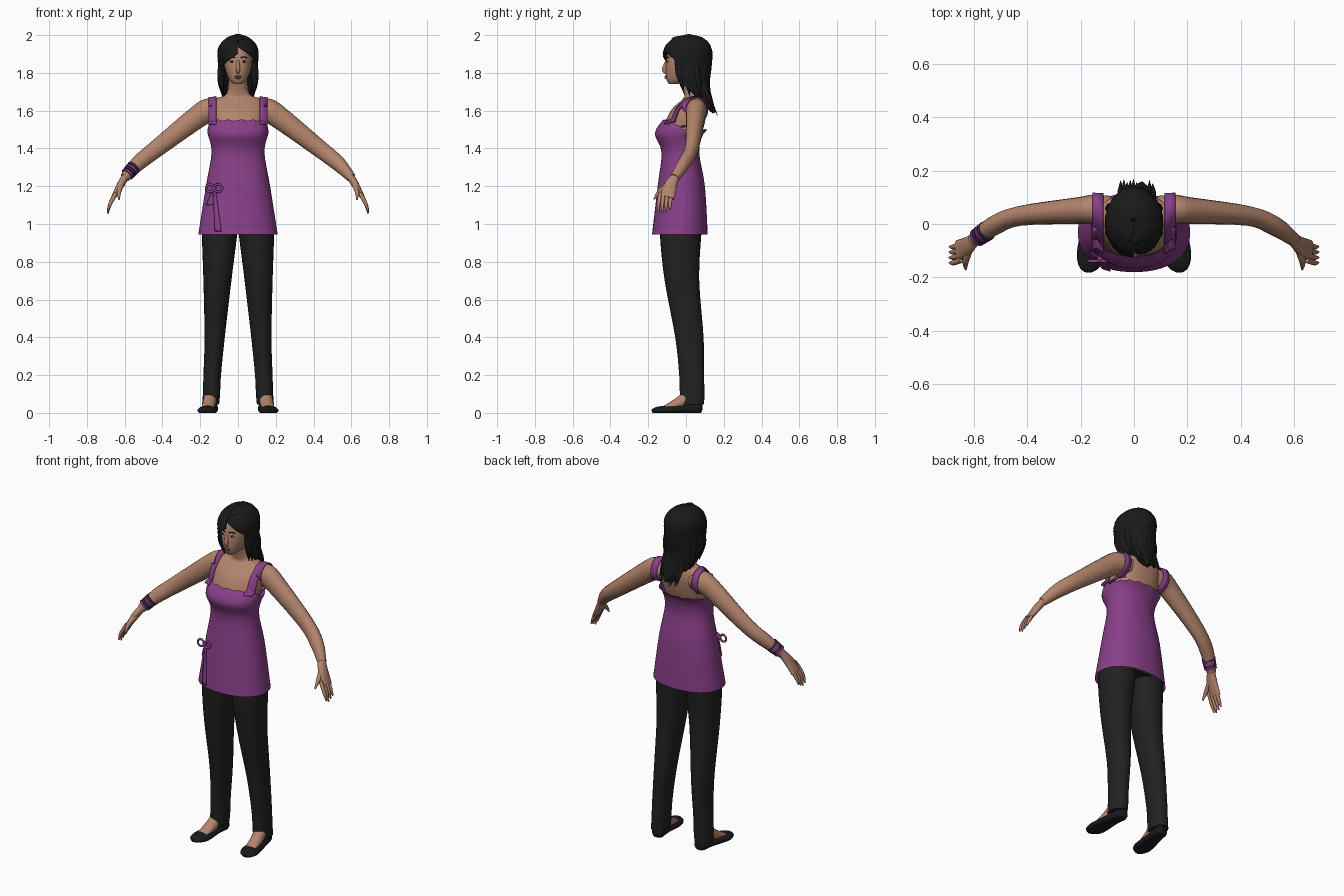
import bpy, bmesh, math, random
from mathutils import Vector
from mathutils.bvhtree import BVHTree

random.seed(4)
if "Cube" in bpy.data.objects:
    bpy.data.objects.remove(bpy.data.objects["Cube"])

def material(name, *rgb):
    made = bpy.data.materials.new(name)
    made.use_nodes = True
    made.diffuse_color = (*rgb, 1)
    made.node_tree.nodes["Principled BSDF"].inputs["Base Color"].default_value = (*rgb, 1)
    return made

SKIN = material("skin", .45, .23, .15)
PURPLE = material("purple cloth", .25, .05, .25)
TROUSER = material("charcoal trousers", .015, .015, .015)
BLACK = material("black hair and leather", .01, .01, .01)
DARK = material("dark bracelet", .05, .02, .09)
LIPS = material("lips", .3, .1, .08)
WHITE = material("eye white", .5, .45, .4)
X_AXIS = (1, 0, 0)

def clamp(value):
    return min(1, max(0, value))

def spline(rows, steps=4):
    """Catmull-Rom subdivision of a list of number tuples."""
    out = []
    for i in range(len(rows) - 1):
        before, start, end = rows[max(i - 1, 0)], rows[i], rows[i + 1]
        after = rows[min(i + 2, len(rows) - 1)]
        for k in range(steps):
            t = k / steps
            out.append([q + t / 2 * (r - p + t * (2 * p - 5 * q + 4 * r - s + t * (3 * (q - r) + s - p)))
                        for p, q, r, s in zip(before, start, end, after)])
    return out + [rows[-1]]

def surface(name, rows, mat, closed=True, capped=True, thick=0):
    """Join rows of points into a smooth surface."""
    bm = bmesh.new()
    verts = [[bm.verts.new(point) for point in row] for row in rows]
    count = len(rows[0])
    for low, high in zip(verts, verts[1:]):
        for i in range(count if closed else count - 1):
            j = (i + 1) % count
            bm.faces.new((low[i], low[j], high[j], high[i]))
    if closed and capped:
        bm.faces.new(verts[0])
        bm.faces.new(verts[-1])
    bmesh.ops.recalc_face_normals(bm, faces=bm.faces)
    mesh = bpy.data.meshes.new(name)
    bm.to_mesh(mesh)
    bm.free()
    obj = bpy.data.objects.new(name, mesh)
    bpy.context.collection.objects.link(obj)
    mesh.materials.append(mat)
    mesh.shade_smooth()
    mesh.set_sharp_from_angle(angle=math.radians(50))
    if thick:
        solid = obj.modifiers.new("thickness", "SOLIDIFY")
        solid.thickness, solid.offset = thick, 0
    return obj

def rounded(value):
    """Slightly squared circle, for body cross-sections."""
    return math.copysign(abs(value) ** .9, value)

def loft(name, rows, mat, side=1, count=32, capped=True, shape=None):
    """Stack level rings given as (z, inner x, outer x, front y, back y)."""
    rings = []
    for z, inner, outer, front, back in spline(rows):
        ring = []
        for i in range(count):
            angle = math.tau * i / count
            x = (inner + outer) / 2 + (outer - inner) / 2 * rounded(math.cos(angle))
            y = (front + back) / 2 + (back - front) / 2 * rounded(math.sin(angle))
            point = Vector((side * x, y, z))
            ring.append(shape(point, angle) if shape else point)
        rings.append(ring)
    return surface(name, rings, mat, capped=capped)

def body(name, rows, mat, **options):
    """Symmetric loft from (z, half width, front y, back y)."""
    return loft(name, [(z, -half, half, front, back) for z, half, front, back in rows], mat, **options)

def tube(name, rows, mat, side=1, across=(0, 1, 0), count=16):
    """Sweep an ellipse along (x, y, z, radius) or (x, y, z, radius across, other radius)."""
    rows = spline([(*row[:4], row[-1]) for row in rows])
    path = [Vector((side * row[0], *row[1:3])) for row in rows]
    rings = []
    for i, row in enumerate(rows):
        along = (path[min(i + 1, len(path) - 1)] - path[max(i - 1, 0)]).normalized()
        u = Vector(across)
        u = (u - along * u.dot(along)).normalized()
        v = along.cross(u)
        angles = [math.tau * k / count for k in range(count)]
        ring = [path[i] + u * row[3] * math.cos(a) + v * row[4] * math.sin(a) for a in angles]
        rings.append([(p.x, p.y, max(p.z, 0)) for p in ring])
    return surface(name, rings, mat)

def tree(obj):
    mesh = obj.data
    return BVHTree.FromPolygons([v.co for v in mesh.vertices], [p.vertices for p in mesh.polygons])

def ball(name, location, scale, mat):
    bpy.ops.mesh.primitive_uv_sphere_add(segments=16, ring_count=8, location=location)
    obj = bpy.context.object
    obj.name, obj.scale = name, scale
    obj.data.materials.append(mat)
    obj.data.shade_smooth()

# Torso with neck, and head with nose and mouth
torso = body("torso", [(1.4, .12, -.1, .05), (1.5, .14, -.12, .09), (1.6, .15, -.08, .11),
                       (1.66, .13, -.02, .1), (1.69, .06, -.01, .08), (1.8, .05, -.04, .07)], SKIN)
body("head", [(1.74, .02, -.09, -.05), (1.77, .05, -.105, .04), (1.85, .075, -.107, .1),
              (1.93, .07, -.09, .1), (1.97, .04, -.04, .07)], SKIN)
tube("nose", [(0, -.1, 1.87, .005), (0, -.115, 1.82, .012), (0, -.105, 1.8, .008)], SKIN, across=X_AXIS)
for name, z in (("upper_lip", 1.781), ("lower_lip", 1.773)):
    ball(name, (0, -.105, z), (.02, .008, .005), LIPS)

# Hair shell swept round from the back, with a fringe falling to the right
shell = []
for z, half, front, back in spline([(2, .01, .01, .02), (1.98, .06, -.06, .09), (1.93, .1, -.11, .13),
                                    (1.84, .1, -.12, .13), (1.75, .1, -.09, .12), (1.66, .07, 0, .13)], 6):
    fade = 30 * clamp((1.78 - z) * 9)
    right, left = (120 + 59 * clamp((z - edge) / .07) - fade for edge in (1.83, 1.87))
    row = []
    for i in range(49):
        angle = math.radians(-right + (right + left) * i / 48)
        wave = 1 + .02 * math.sin(2 * i) * clamp((2 - z) * 9)
        y = (front + back) / 2 + (back - front) / 2 * wave * math.cos(angle)
        row.append((half * wave * math.sin(angle), y, z))
    shell.append(row)
surface("hair_shell", shell, BLACK, closed=False, thick=.01)
tube("hair_tail", [(0, .07, 1.78, .08, .04), (.02, .11, 1.66, .06, .03), (.03, .15, 1.59, .01)], BLACK, across=X_AXIS)
for i in range(11):
    x, tip = .012 * i - .05, random.uniform(1.57, 1.64)
    tube("back_lock", [(x, .09, 1.74, .013), (x, .12, 1.67, .012), (x, .17 - (tip - 1.57) / 2, tip, .001)],
         BLACK, count=8)
for i in range(6):
    ball("crown_tuft", (.03 * math.cos(i), .01 + .05 * math.sin(i), 1.975), (.03, .04, .02), BLACK)

# Tunic with a lower back edge and scalloped rim, over the hips
def neckline(point, angle):
    drop = .05 * clamp((point.y + .09) / .08)
    point.z += max(0, (point.z - 1.47) / .08) * (.004 * math.sin(angle * 16) - drop)
    return point

tunic = body("tunic", [(.945, .21, -.18, .115), (1.2, .17, -.15, .1), (1.38, .14, -.13, .07),
                       (1.48, .16, -.165, .09), (1.55, .16, -.12, .11)],
             PURPLE, count=64, capped=False, shape=neckline)
body("hips", [(.96, .17, -.13, .08), (1.1, .17, -.13, .08)], TROUSER)
tunic_tree = tree(tunic)

for side, tag in ((1, "left_"), (-1, "right_")):
    # Eye, brow and side locks
    ball(tag + "eye_white", (side * .032, -.097, 1.86), (.014, .006, .005), WHITE)
    ball(tag + "iris", (side * .032, -.1, 1.86), (.007, .005, .005), BLACK)
    tube(tag + "brow", [(.014, -.105, 1.88, .003), (.03, -.102, 1.884, .003), (.05, -.09, 1.88, .002)], BLACK, side)
    for i in range(4):
        y = .03 * i - .04
        tube(tag + "lock", [(.085, y, 1.86, .013), (.09, y + .01, 1.78, .018), (.08, y + .03, 1.69 - .01 * i, .001)],
             BLACK, side, count=8)
    # Arm and hand
    arm = tube(tag + "arm", [(.09, .055, 1.6, .05), (.15, .055, 1.6, .055, .065), (.21, .05, 1.57, .05, .06),
                             (.43, .03, 1.4, .037, .046), (.53, -.01, 1.32, .035, .04), (.6, -.06, 1.245, .025)],
               SKIN, side)
    tube(tag + "palm", [(.59, -.05, 1.26, .02), (.62, -.08, 1.21, .034, .02), (.66, -.1, 1.14, .04, .012)], SKIN, side)
    for i in range(4):
        y, tip = -.075 - .02 * i, 1.055 + .01 * abs(i - 2)
        tube(tag + "finger", [(.645, y, 1.165, .011), (.675, y - .01, 1.11, .01), (.69, y - .01, tip, .004)],
             SKIN, side, count=8)
    tube(tag + "thumb", [(.615, -.09, 1.21, .015), (.63, -.14, 1.17, .012), (.63, -.17, 1.13, .004)],
         SKIN, side, across=X_AXIS, count=8)
    # Shoulder strap laid over the body; its outer edge follows the inner one where nothing lies beneath
    strap, trees, reach = [], [tree(torso), tunic_tree, tree(arm)], .9
    for i in range(41):
        angle = math.radians(2 + 4.4 * i)
        ray = Vector((0, -math.cos(angle), math.sin(angle)))
        row = []
        for x in (.115, .135, .155):
            centre = Vector((side * x, .03, 1.525))
            hits = [each.ray_cast(centre + ray, -ray) for each in trees]
            reach = min((hit[3] for hit in hits if hit[0] is not None), default=reach)
            row.append(centre + ray * (1 - reach + .007))
        strap.append(row)
    surface(tag + "strap", strap, PURPLE, closed=False, thick=.006)
    # Trouser leg, foot and shoe
    loft(tag + "trouser_leg", [(1, 0, .18, -.13, .09), (.93, .006, .19, -.137, .08), (.7, .035, .183, -.113, .07),
                               (.4, .07, .177, -.057, .093), (.2, .09, .183, -.036, .096),
                               (.1, .095, .186, -.033, .097), (.045, .1, .19, -.033, .096)], TROUSER, side)
    tube(tag + "foot", [(.14, .04, .12, .035), (.15, -.02, .06, .035), (.16, -.11, .025, .034, .015)],
         SKIN, side, across=X_AXIS)
    tube(tag + "shoe", [(.14, .086, .025, .012), (.14, .07, .025, .034), (.15, 0, .02, .042, .024),
                        (.162, -.11, .013, .052, .025), (.17, -.16, .012, .038, .018),
                        (.172, -.18, .009, .014, .008)], BLACK, side, across=X_AXIS, count=24)

# Bracelets on the right wrist
upper, lower = Vector((.55, -.025, 1.302)), Vector((.59, -.053, 1.258))
for i in range(4):
    ends = [upper.lerp(lower, (i + part) / 4) for part in (0, .7)]
    tube("bracelet", [(*end, .038 - .001 * i) for end in ends], (DARK, PURPLE)[i % 2], -1)

# Side bow: hanging ribbons, two loops and a knot
def front_y(x, z):
    return tunic_tree.ray_cast(Vector((x, -1, z)), Vector((0, 1, 0)))[0].y - .008

for end_x, end_z in ((-.105, .96), (-.15, 1.1)):
    ribbon = []
    for i in range(13):
        t = i / 12
        x, z, half = -.127 + (end_x + .127) * t, 1.19 + (end_z - 1.19) * t, .007 + .01 * t
        ribbon.append([(x + k * half, front_y(x + k * half, z), z) for k in (-1, 0, 1)])
    surface("hanging_ribbon", ribbon, PURPLE, closed=False, thick=.005)
knot = Vector((-.127, front_y(-.127, 1.19) - .01, 1.19))
ball("bow_knot", knot, (.012, .012, .012), PURPLE)
for side in (1, -1):
    bpy.ops.mesh.primitive_torus_add(location=knot + Vector((side * .022, -.005, 0)), major_radius=.02,
                                     minor_radius=.006, rotation=(math.radians(90), side * .4, 0))
    bpy.context.object.name = "bow_loop"
    bpy.context.object.data.materials.append(PURPLE)
    bpy.context.object.data.shade_smooth()
